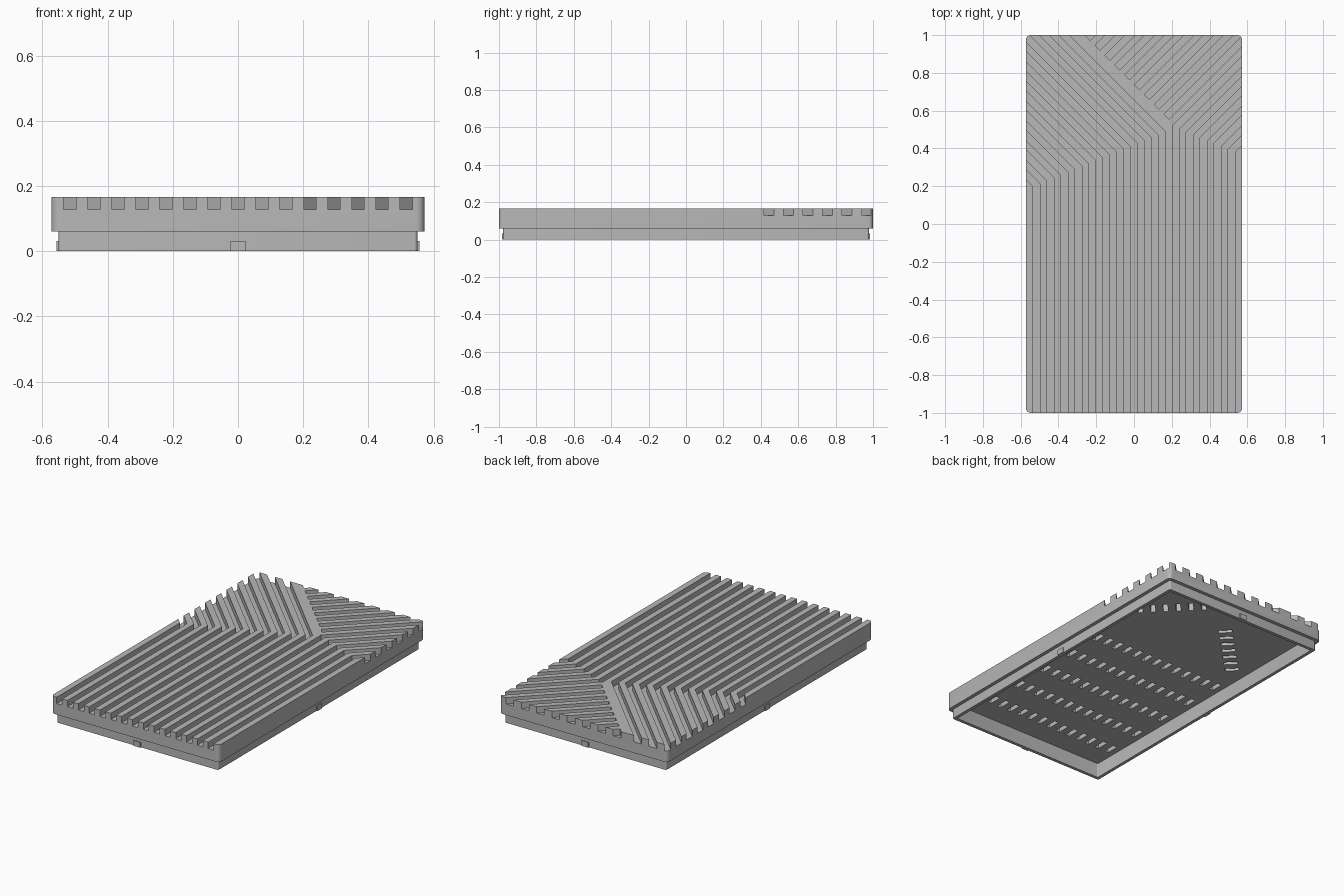
import bpy, bmesh
from math import cos, sin, pi, sqrt, tan
from mathutils import Vector

if "Cube" in bpy.data.objects:
    bpy.data.objects.remove(bpy.data.objects["Cube"], do_unlink=True)

PITCH, WIDTH = 0.0737, 0.037
DIAG = PITCH * sqrt(2)          # groove spacing measured along x or y on the diagonals
TOP, FLOOR, CEILING, LEDGE = 0.167, 0.128, 0.091, 0.06

grey = bpy.data.materials.new("Light grey")
grey.use_nodes = True
grey.diffuse_color = (0.48, 0.48, 0.48, 1)
grey.node_tree.nodes["Principled BSDF"].inputs["Base Color"].default_value = (0.48, 0.48, 0.48, 1)


def prism(bm, outline, z0, z1):
    """Extrude a flat outline from z0 to z1."""
    face = bm.faces.new([bm.verts.new((x, y, z0)) for x, y in outline])
    grown = bmesh.ops.extrude_face_region(bm, geom=[face])["geom"]
    verts = [v for v in grown if isinstance(v, bmesh.types.BMVert)]
    bmesh.ops.translate(bm, verts=verts, vec=(0, 0, z1 - z0))


def make(name, shapes):
    bm = bmesh.new()
    for shape in shapes:
        prism(bm, *shape)
    bmesh.ops.recalc_face_normals(bm, faces=bm.faces)
    mesh = bpy.data.meshes.new(name)
    bm.to_mesh(mesh)
    bm.free()
    mesh.materials.append(grey)
    obj = bpy.data.objects.new(name, mesh)
    bpy.context.collection.objects.link(obj)
    return obj


def rounded(hx, hy, r, steps=5):
    pts = []
    for q, (sx, sy) in enumerate([(1, 1), (-1, 1), (-1, -1), (1, -1)]):
        for i in range(steps + 1):
            a = pi / 2 * (q + i / steps)
            pts.append((sx * (hx - r) + r * cos(a), sy * (hy - r) + r * sin(a)))
    return pts


def bar(start, direction, length, width):
    """Rectangle outline running from start along direction."""
    s, d = Vector(start), Vector(direction).normalized()
    n = Vector((-d.y, d.x)) * width / 2
    return [tuple(p) for p in (s - n, s + d * length - n, s + d * length + n, s + n)]


def bent_groove(x, y, side):
    """Straight groove that turns 45 degrees to one side, with a mitred bend."""
    h, slope = WIDTH / 2, -side * tan(pi / 8)
    inner, outer = Vector((x + side * h, y + side * h * slope)), Vector((x - side * h, y - side * h * slope))
    run = Vector((side, 1)) * 1.2
    return [tuple(p) for p in ((inner.x, -1.1), inner, inner + run, outer + run, outer, (outer.x, -1.1))]


def centred(cx, cy, direction, length, width):
    d = Vector(direction).normalized()
    return bar(Vector((cx, cy)) - d * length / 2, d, length, width)


def boolean(obj, cutter, operation):
    mod = obj.modifiers.new(operation, "BOOLEAN")
    mod.operation, mod.solver, mod.object = operation, "EXACT", cutter
    bpy.context.view_layer.update()
    graph = bpy.context.evaluated_depsgraph_get()
    result = bpy.data.meshes.new_from_object(obj.evaluated_get(graph))
    obj.modifiers.clear()
    obj.data = result
    bpy.data.objects.remove(cutter, do_unlink=True)


# Slab with a narrower skirt below, hollowed from underneath
lid = make("grooved_lid", [(rounded(0.572, 1.0, 0.025), LEDGE, TOP)])
boolean(lid, make("skirt", [(rounded(0.55, 0.978, 0.01), 0, 0.1)]), "UNION")
boolean(lid, make("cavity", [(rounded(0.53, 0.958, 0.006), -0.1, CEILING)]), "DIFFERENCE")

# Top grooves: lengthwise runs that fan out to the left and right
grooves = []
for k in range(-7, 8):
    x = k * PITCH
    if k < 3:
        grooves.append(bent_groove(x, 0.42 + x * tan(pi / 8), -1))
    else:
        grooves.append(bent_groove(x, 0.602 - x * tan(pi / 8), 1))

# Short diagonal grooves with closed ends along the central rib
for i in range(9):
    diff = 0.396 + DIAG * i
    grooves.append(bar(((0.74 - diff) / 2, (0.74 + diff) / 2), (1, 1), 1.5, WIDTH))

# Blind slots on the underside, one below each ridge
slots = []
for row in range(5):
    for k in range(-7, 7):
        slots.append(centred((k + 0.5) * PITCH, -0.78 + 0.235 * row, (0, 1), 0.08, 0.028))
for m in range(6):
    diff = 0.138 + DIAG * m
    slots.append(centred((1 - diff) / 2, (1 + diff) / 2, (1, 1), 0.08, 0.028))
for m in range(7):
    total = 0.576 - DIAG * m
    slots.append(centred((total - 0.8) / 2, (total + 0.8) / 2, (-1, 1), 0.08, 0.028))

cuts = [(g, FLOOR, TOP + 0.1) for g in grooves] + [(s, CEILING - 0.02, 0.15) for s in slots]
boolean(lid, make("grooves_and_slots", cuts), "DIFFERENCE")

# Small snap tabs in the middle of each skirt side
for name, cx, cy, along in [("front_tab", 0, -0.978, (1, 0)), ("back_tab", 0, 0.978, (1, 0)),
                            ("left_tab", 0.55, 0, (0, 1)), ("right_tab", -0.55, 0, (0, 1))]:
    make(name, [(centred(cx, cy, along, 0.046, 0.014), 0, 0.032)])

# Smooth only the rounded corners
bpy.ops.object.select_all(action="DESELECT")
lid.select_set(True)
bpy.context.view_layer.objects.active = lid
bpy.ops.object.shade_smooth_by_angle(angle=pi / 6)
